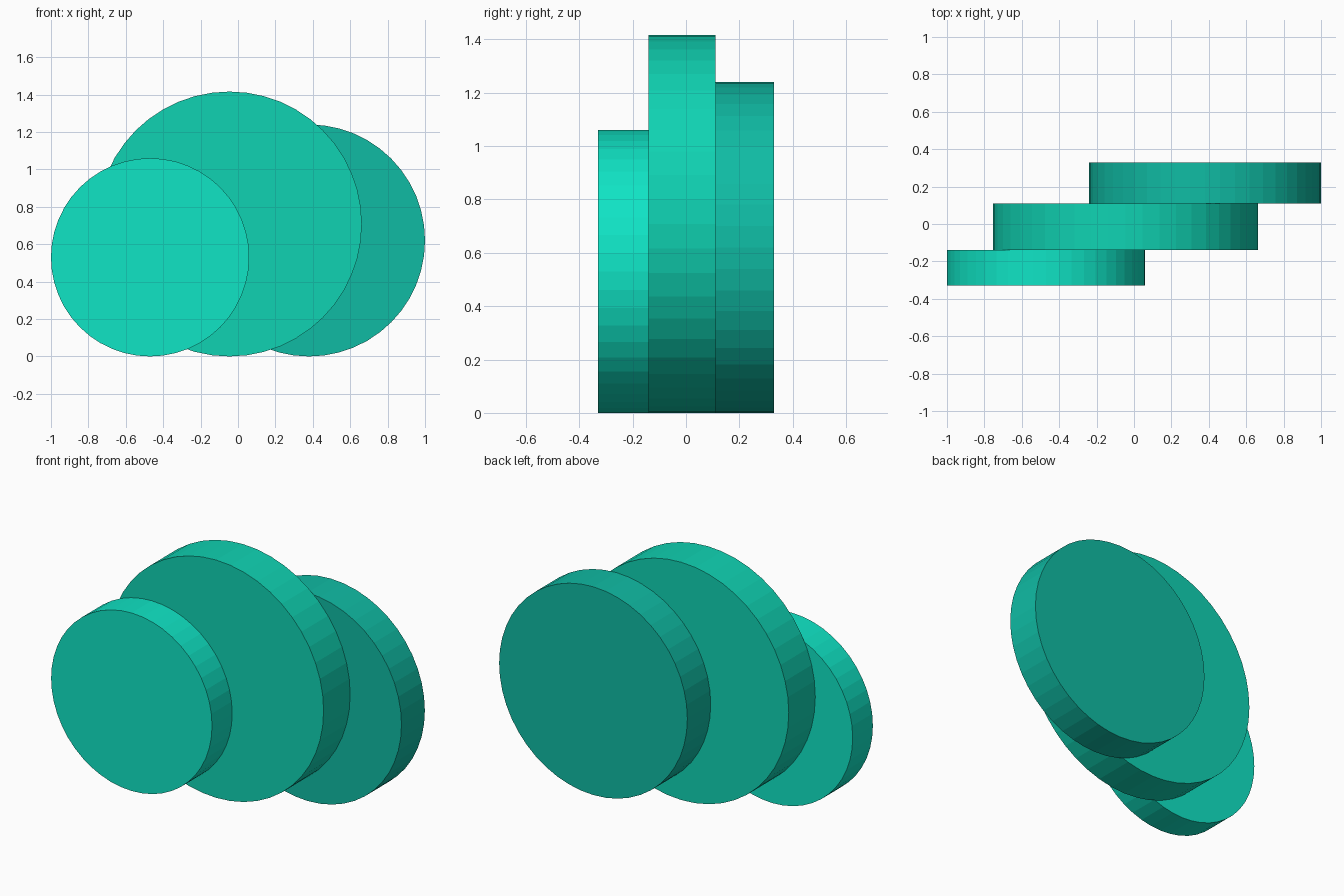
import bpy
from math import pi

if "Cube" in bpy.data.objects:
    bpy.data.objects.remove(bpy.data.objects["Cube"])


def disc(name, x, radius, y0, y1, color):
    # Upright flat-faced disc standing on z = 0, axis along y
    bpy.ops.mesh.primitive_cylinder_add(
        vertices=48, radius=radius, depth=y1 - y0,
        location=(x, (y0 + y1) / 2, radius), rotation=(pi / 2, 0, 0))
    obj = bpy.context.object
    obj.name = name
    mat = bpy.data.materials.new(name + "_teal")
    mat.diffuse_color = (*color, 1)
    mat.use_nodes = True
    mat.node_tree.nodes["Principled BSDF"].inputs["Base Color"].default_value = mat.diffuse_color
    obj.data.materials.append(mat)


# Three overlapping discs, stepped front to back
disc("front_disc", -0.47, 0.53, -0.33, -0.14, (0.005, 0.78, 0.56))
disc("middle_disc", -0.046, 0.708, -0.14, 0.11, (0.005, 0.65, 0.45))
disc("back_disc", 0.38, 0.62, 0.11, 0.33, (0.005, 0.50, 0.37))
